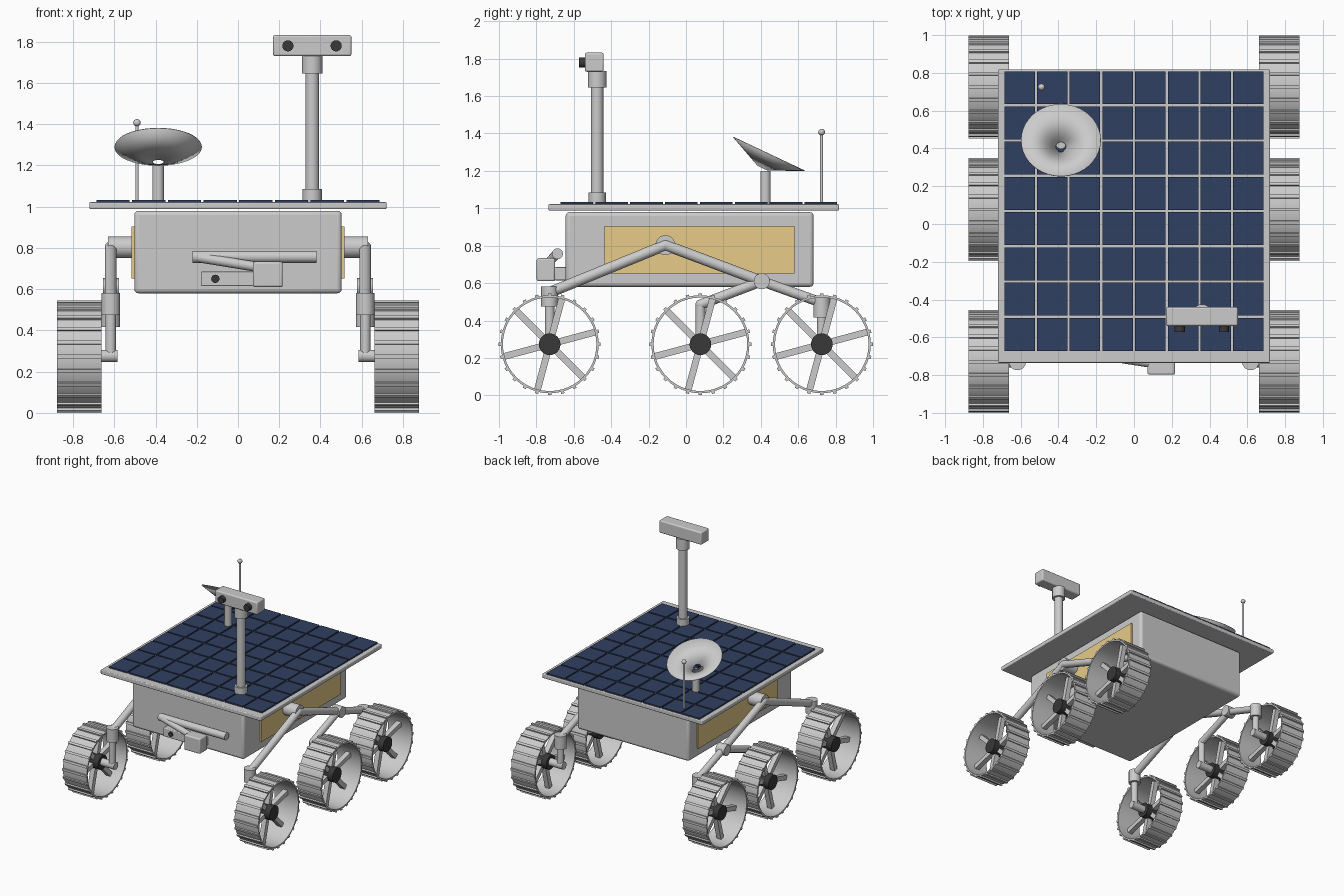
import bpy, bmesh, math
from mathutils import Vector, Matrix

if "Cube" in bpy.data.objects:
    bpy.data.objects.remove(bpy.data.objects["Cube"])


def mat(name, col):
    m = bpy.data.materials.new(name)
    m.diffuse_color = (*col, 1)
    m.use_nodes = True
    m.node_tree.nodes["Principled BSDF"].inputs["Base Color"].default_value = m.diffuse_color
    return m


NAVY = mat("navy_cells", (0.03, 0.05, 0.12))
GOLD = mat("gold_foil", (0.8, 0.6, 0.25))
DARK = mat("dark", (0.04, 0.04, 0.04))


def finish(name, bm, m=None, bevel=0):
    me = bpy.data.meshes.new(name)
    bm.to_mesh(me)
    bm.free()
    ob = bpy.data.objects.new(name, me)
    bpy.context.collection.objects.link(ob)
    if m:
        me.materials.append(m)
    if bevel:
        b = ob.modifiers.new("bevel", 'BEVEL')
        b.width, b.segments = bevel, 3
    bpy.ops.object.select_all(action='DESELECT')
    ob.select_set(True)
    bpy.context.view_layer.objects.active = ob
    bpy.ops.object.shade_smooth_by_angle(angle=math.radians(35))
    return ob


def add_box(bm, lo, hi, rot=None):
    lo, hi = Vector(lo), Vector(hi)
    mx = Matrix.Translation((lo + hi) / 2) @ Matrix.Diagonal((*(hi - lo), 1))
    bmesh.ops.create_cube(bm, size=1, matrix=(rot @ mx) if rot else mx)


def add_tube(bm, a, b, r, r2=None, seg=24, caps=True):
    a, b = Vector(a), Vector(b)
    d = b - a
    mx = Matrix.Translation((a + b) / 2) @ d.to_track_quat('Z', 'Y').to_matrix().to_4x4()
    bmesh.ops.create_cone(bm, cap_ends=caps, segments=seg, radius1=r,
                          radius2=r if r2 is None else r2, depth=d.length, matrix=mx)


def add_ball(bm, c, r):
    bmesh.ops.create_uvsphere(bm, u_segments=20, v_segments=12, radius=r,
                              matrix=Matrix.Translation(c))


def box(name, lo, hi, m=None, bevel=0):
    bm = bmesh.new()
    add_box(bm, lo, hi)
    return finish(name, bm, m, bevel)


def tube(name, a, b, r, m=None):
    bm = bmesh.new()
    add_tube(bm, a, b, r)
    return finish(name, bm, m)


def path(name, pts, r):
    # round tube through points, with ball elbows
    bm = bmesh.new()
    for a, b in zip(pts, pts[1:]):
        add_tube(bm, a, b, r)
    for p in pts:
        add_ball(bm, p, r)
    return finish(name, bm)


# body, deck and solar cells
box("body", (-0.503, -0.643, 0.58), (0.503, 0.682, 0.98), bevel=0.02)
box("deck_panel", (-0.72, -0.735, 0.988), (0.72, 0.818, 1.022), bevel=0.006)
bm = bmesh.new()
px, py = 1.385 / 8, 1.492 / 8
for i in range(8):
    for j in range(8):
        x, y = -0.6925 + i * px, -0.6775 + j * py
        add_box(bm, (x + 0.006, y + 0.006, 1.015), (x + px - 0.006, y + py - 0.006, 1.033))
finish("solar_cells", bm, NAVY)

# mast and camera head
MX, MY = 0.36, -0.475
tube("mast_base", (MX, MY, 1.01), (MX, MY, 1.085), 0.047)
tube("mast", (MX, MY, 1.02), (MX, MY, 1.66), 0.033)
tube("mast_collar", (MX, MY, 1.645), (MX, MY, 1.735), 0.05)
box("camera_head", (0.17, -0.54, 1.73), (0.55, -0.44, 1.832), bevel=0.01)
for n, x in (("left", 0.242), ("right", 0.476)):
    tube("camera_lens_" + n, (x, -0.53, 1.78), (x, -0.571, 1.78), 0.027, DARK)

# dish antenna: open cone shell on a post, tilted to the back
tube("dish_post", (-0.387, 0.425, 1.01), (-0.387, 0.425, 1.2), 0.028)
bm = bmesh.new()
axis = Vector((0, math.sin(math.radians(25.3)), math.cos(math.radians(25.3))))
rim_centre = Vector((-0.387, 0.443, 1.289))
add_tube(bm, rim_centre - axis * 0.082, rim_centre, 0.028, 0.212, 40, caps=False)
dish = finish("dish", bm)
sol = dish.modifiers.new("thickness", 'SOLIDIFY')
sol.thickness = 0.004

# whip antenna
tube("whip_antenna", (-0.49, 0.725, 1.01), (-0.49, 0.725, 1.4), 0.008)
bm = bmesh.new()
add_ball(bm, (-0.49, 0.725, 1.407), 0.018)
finish("whip_tip", bm)

# front hazard camera and tool arm
box("front_camera_box", (-0.18, -0.702, 0.615), (0.18, -0.635, 0.685), bevel=0.006)
for n, x in (("left", -0.11), ("right", 0.11)):
    tube("front_lens_" + n, (x, -0.69, 0.65), (x, -0.71, 0.65), 0.02, DARK)
tube("arm_upper", (0.38, -0.687, 0.757), (-0.22, -0.687, 0.757), 0.029)
tube("arm_lower", (-0.21, -0.69, 0.757), (0.14, -0.745, 0.70), 0.024)
box("arm_tool", (0.072, -0.798, 0.61), (0.217, -0.7, 0.733), bevel=0.01)

# wheels: open rim, grousers, spokes and hub
WZ, R, W = 0.273, 0.262, 0.107
WHEELS = (("front", -0.729), ("middle", 0.077), ("back", 0.726))


def wheel(name, c):
    at = Matrix.Translation(c)
    bm = bmesh.new()
    rings = []
    for x, r in ((-W, R), (W, R), (W, R - 0.012), (-W, R - 0.012)):
        rings.append([bm.verts.new((x, r * math.cos(k * math.tau / 48), r * math.sin(k * math.tau / 48)))
                      for k in range(48)])
    for a in range(4):
        p, q = rings[a], rings[(a + 1) % 4]
        for k in range(48):
            n = (k + 1) % 48
            bm.faces.new((p[k], p[n], q[n], q[k]))
    bmesh.ops.recalc_face_normals(bm, faces=bm.faces)
    bm.transform(at)
    for k in range(24):
        add_box(bm, (-W, -0.009, R - 0.006), (W, 0.009, R + 0.0105),
                at @ Matrix.Rotation(k * math.tau / 24, 4, 'X'))
    finish(name + "_rim", bm)
    bm = bmesh.new()
    for k in range(6):
        add_box(bm, (-0.02, -0.018, 0.03), (0.02, 0.018, R - 0.006),
                at @ Matrix.Rotation(math.radians(45 + 60 * k), 4, 'X'))
    finish(name + "_spokes", bm)
    v = Vector((0.065, 0, 0))
    tube(name + "_hub", c - v, c + v, 0.058, DARK)


# suspension on both sides
for s, side in ((-1, "left"), (1, "right")):
    X = 0.617 * s
    box(side + "_foil_panel", (min(s * 0.49, s * 0.516), -0.435, 0.652),
        (max(s * 0.49, s * 0.516), 0.58, 0.904), GOLD)
    tube(side + "_rocker_pivot", (s * 0.49, -0.11, 0.803), (s * 0.63, -0.11, 0.803), 0.053)
    path(side + "_rocker", [(X, -0.729, 0.55), (X, -0.11, 0.803), (X, 0.405, 0.61)], 0.029)
    tube(side + "_bogie_pivot", (s * 0.578, 0.405, 0.61), (s * 0.655, 0.405, 0.61), 0.043)
    path(side + "_bogie", [(X, 0.077, 0.485), (X, 0.405, 0.61), (X, 0.726, 0.495)], 0.027)
    for (n, y), top, steer in zip(WHEELS, (0.5, 0.485, 0.45), (0.475, None, 0.417)):
        name = f"{side}_{n}"
        tube(name + "_strut", (X, y, top), (X, y, WZ), 0.026)
        if steer:
            tube(name + "_steering", (X, y, steer), (X, y, steer + 0.106), 0.045)
        tube(name + "_axle", (s * 0.585, y, WZ + 0.003), (s * 0.72, y, WZ + 0.003), 0.03)
        wheel(name + "_wheel", Vector((s * 0.77, y, WZ)))
